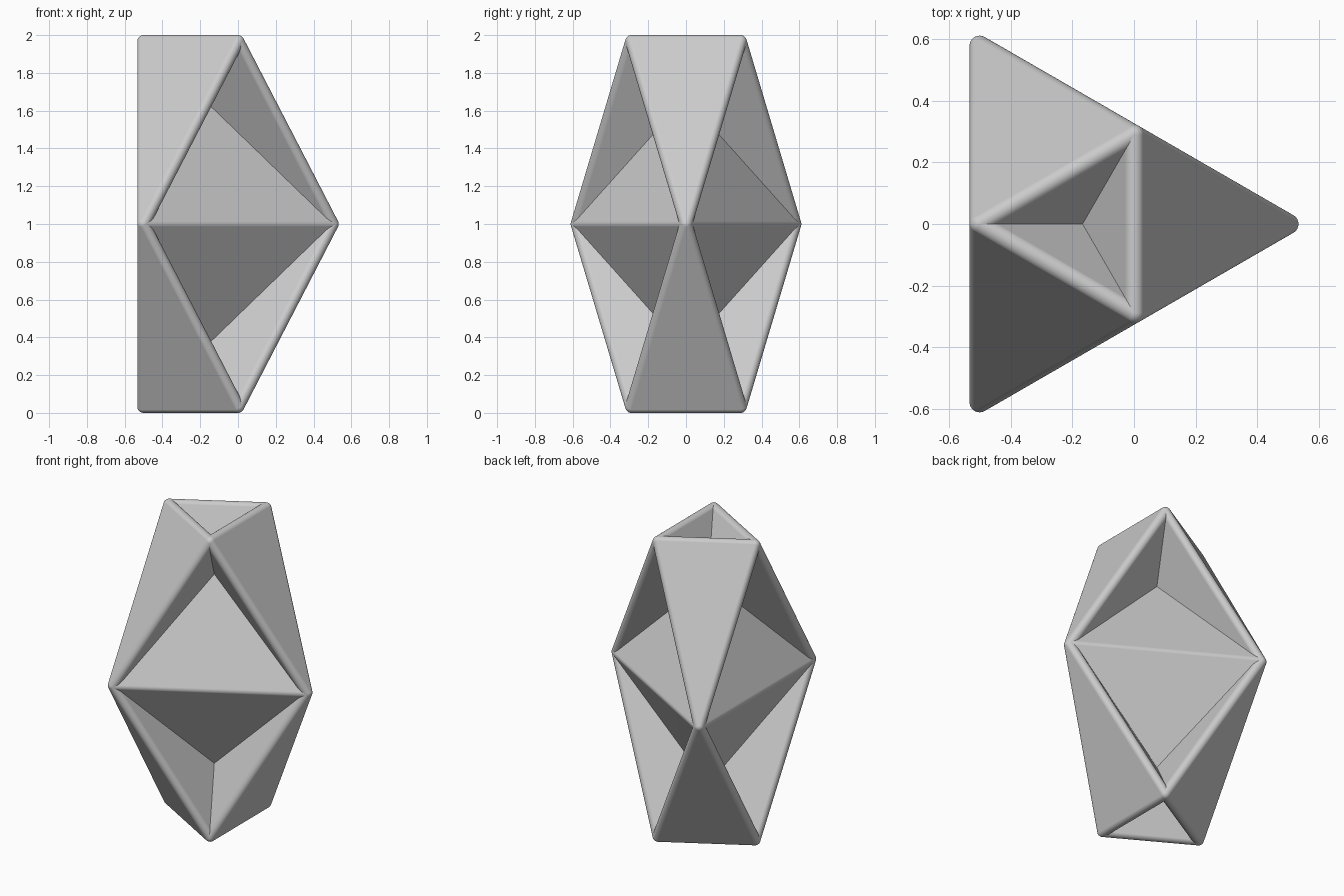
import bpy
import bmesh
from math import cos, sin, radians
from mathutils import Vector

if "Cube" in bpy.data.objects:
    bpy.data.objects.remove(bpy.data.objects["Cube"], do_unlink=True)

ROUND = 0.033               # rounding radius of every edge and corner
RADIUS = 0.667              # waist triangle circumradius
RISE = 1.0 - ROUND          # waist to end triangle
AXIS_X = -RADIUS / 4

grey = bpy.data.materials.new("light_grey")
grey.use_nodes = True
COLOUR = (0.6, 0.6, 0.6, 1.0)
grey.diffuse_color = COLOUR
grey.node_tree.nodes["Principled BSDF"].inputs["Base Color"].default_value = COLOUR


def polar(radius, degrees, height):
    a = radians(degrees)
    return Vector((AXIS_X + radius * cos(a), radius * sin(a), 1.0 + height))


def sphere_points():
    bm = bmesh.new()
    bmesh.ops.create_icosphere(bm, subdivisions=4, radius=ROUND)
    points = [v.co.copy() for v in bm.verts]
    bm.free()
    return points


BALL = sphere_points()


def rounded_solid(name, corners):
    """Convex solid with rounded edges: the hull of a ball on each corner."""
    bm = bmesh.new()
    for corner in corners:
        for offset in BALL:
            bm.verts.new(corner + offset)
    bmesh.ops.convex_hull(bm, input=bm.verts[:])
    loose = [v for v in bm.verts if not v.link_faces]
    bmesh.ops.delete(bm, geom=loose, context='VERTS')
    bmesh.ops.dissolve_limit(bm, angle_limit=radians(0.5),
                             verts=bm.verts[:], edges=bm.edges[:])
    bmesh.ops.recalc_face_normals(bm, faces=bm.faces[:])
    mesh = bpy.data.meshes.new(name)
    bm.to_mesh(mesh)
    bm.free()
    mesh.materials.append(grey)
    for face in mesh.polygons:
        face.use_smooth = True
    obj = bpy.data.objects.new(name, mesh)
    bpy.context.collection.objects.link(obj)
    # Keep the large faces flat and only the narrow rounding smooth
    obj.modifiers.new("flat_faces", 'WEIGHTED_NORMAL').weight = 100
    return obj


# Central double pyramid on the waist triangle
waist = [polar(RADIUS, a, 0) for a in (0, 120, 240)]
hubs = [polar(0, 0, side * RISE * 2 / 3) for side in (1, -1)]
rounded_solid("core", waist + hubs)

# Three wedges above and three below, each from a waist corner to an end edge
for side, level, hub in ((1, "upper", hubs[0]), (-1, "lower", hubs[1])):
    for angle, place in ((0, "left"), (120, "back_right"), (240, "front_right")):
        rounded_solid(f"{level}_{place}_wedge", [
            polar(RADIUS, angle, 0),
            polar(RADIUS / 2, angle - 60, side * RISE),
            polar(RADIUS / 2, angle + 60, side * RISE),
            hub,
        ])
